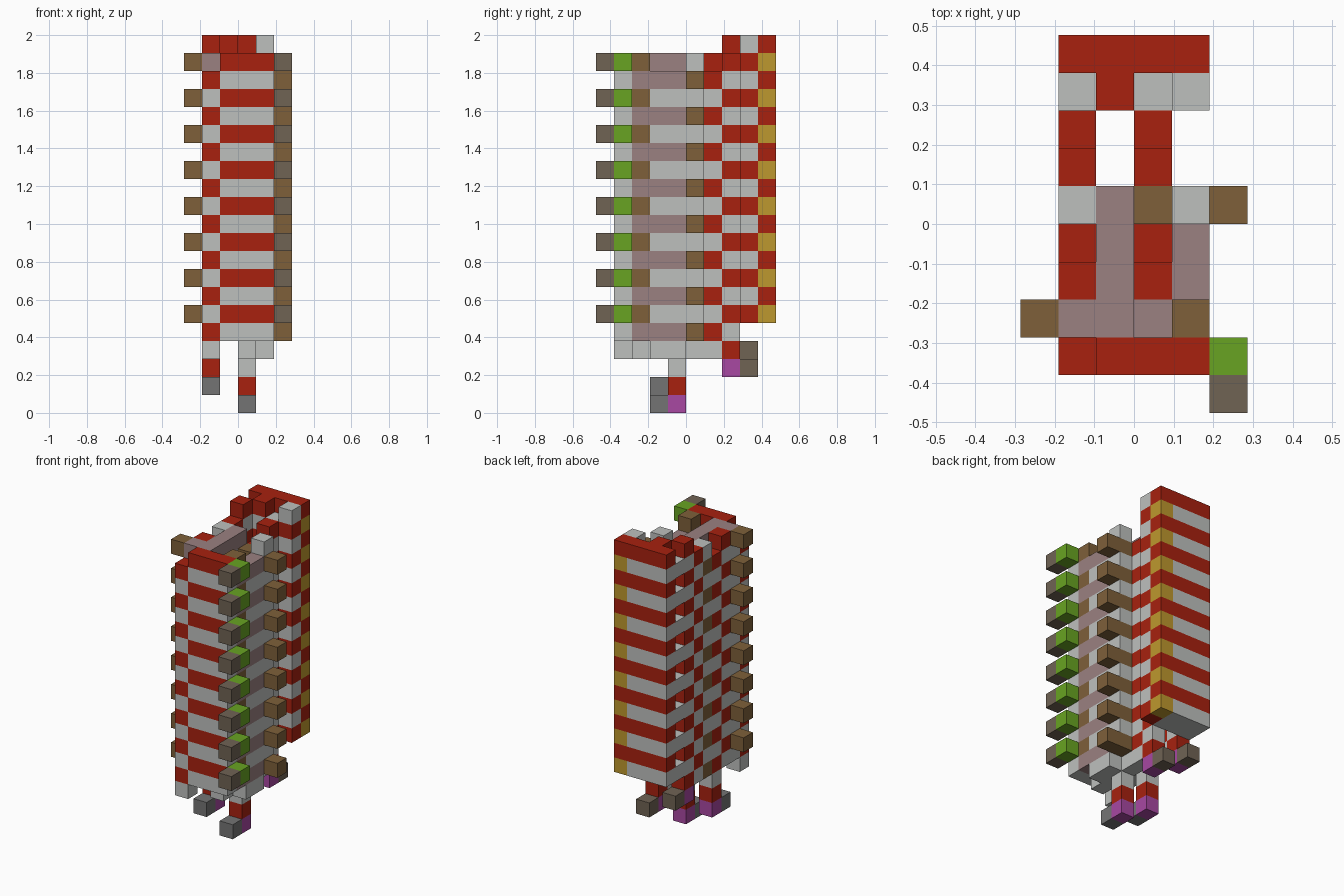
import bpy, bmesh
from mathutils import Vector

cube = bpy.data.objects.get("Cube")
if cube:
    bpy.data.objects.remove(cube, do_unlink=True)

S = 2 / 21  # block size
PALETTE = {
    "white": (190, 192, 190), "red": (168, 33, 15), "mauve": (155, 129, 129),
    "brown": (126, 96, 58), "green": (104, 164, 34), "taupe": (112, 99, 84),
    "grey": (116, 116, 116), "magenta": (168, 72, 162), "gold": (190, 152, 46),
}
NAMES = list(PALETTE)


def linear(v):
    v /= 255
    return v / 12.92 if v < 0.04 else ((v + 0.055) / 1.055) ** 2.4


mats = []
for name, rgb in PALETTE.items():
    m = bpy.data.materials.new(name)
    m.use_nodes = True
    col = tuple(linear(c) for c in rgb) + (1,)
    m.diffuse_color = col
    bsdf = next(n for n in m.node_tree.nodes if n.type == "BSDF_PRINCIPLED")
    bsdf.inputs["Base Color"].default_value = col
    mats.append(m)

blocks = {}  # (i, j, k) -> (part, colour)


def stack(part, cells, base, first, second):
    """Columns of sixteen blocks alternating two colours (None leaves a gap)."""
    for i, j in cells:
        for n in range(16):
            colour = second if n % 2 else first
            if colour:
                blocks[i, j, base + n] = (part, colour)


def leg(part, i, j, foot, toe_step, toe_colour):
    """Red block and magenta foot below a column, with a toe block."""
    blocks[i, j, foot + 1] = (part, "red")
    blocks[i, j, foot] = (part, "magenta")
    blocks[i, j + toe_step, foot] = (part, toe_colour)


# Front wall
stack("front_wall", [(2, 1), (3, 1), (4, 1)], 4, "white", "red")
stack("front_wall", [(1, 1)], 3, "white", "red")
# Core
stack("core", [(1, 2), (2, 2), (2, 3), (2, 4), (2, 5)], 4, "white", "mauve")
stack("core", [(3, 2), (4, 3), (4, 4)], 3, "white", "mauve")
stack("core", [(3, 5)], 3, "white", "brown")
stack("core", [(4, 2)], 4, "mauve", "brown")
stack("core", [(1, 5), (4, 5)], 4, "brown", "white")
# Side strands
stack("left_strand", [(3, 3), (3, 6)], 3, "white", "red")
stack("left_strand", [(3, 4)], 2, "white", "red")
stack("left_strand", [(3, 7)], 4, "white", "red")
stack("right_strand", [(1, 3), (1, 6)], 4, "white", "red")
stack("right_strand", [(1, 4)], 3, "white", "red")
stack("right_strand", [(1, 7)], 5, "white", "red")
# Back wall
stack("back_wall", [(1, 9), (2, 9), (3, 9), (2, 8)], 5, "white", "red")
stack("back_wall", [(4, 9)], 5, "gold", "red")
stack("back_wall", [(4, 8)], 5, "red", "white")
stack("back_wall", [(1, 8), (3, 8)], 5, "white", None)
# Projecting studs
stack("right_studs", [(0, 2)], 5, "brown", None)
stack("left_studs", [(5, 5)], 4, "brown", None)
stack("front_studs", [(5, 1)], 5, "green", None)
stack("front_studs", [(5, 0)], 5, "taupe", None)
# Legs
leg("front_left_leg", 3, 4, 0, -1, "grey")
leg("front_right_leg", 1, 4, 1, -1, "grey")
leg("back_left_leg", 3, 7, 2, 1, "taupe")
leg("back_right_leg", 1, 7, 3, 1, "taupe")

# Build each part from its exposed block faces
DIRS = [Vector(d) for d in ((1, 0, 0), (0, 1, 0), (0, 0, 1))]
for part in sorted({p for p, c in blocks.values()}):
    bm = bmesh.new()
    for key, (owner, colour) in blocks.items():
        if owner != part:
            continue
        centre = (Vector(key) - Vector((2.5, 4.5, -0.5))) * S
        for a in range(3):
            u, v = DIRS[(a + 1) % 3] * S / 2, DIRS[(a + 2) % 3] * S / 2
            for sign in (1, -1):
                d = DIRS[a] * sign
                if tuple(int(x) for x in Vector(key) + d) in blocks:
                    continue
                c = centre + d * S / 2
                corners = [c - u - v, c + u - v, c + u + v, c - u + v][::sign]
                face = bm.faces.new([bm.verts.new(p) for p in corners])
                face.material_index = NAMES.index(colour)
    bmesh.ops.remove_doubles(bm, verts=bm.verts, dist=0.001)
    mesh = bpy.data.meshes.new(part)
    bm.to_mesh(mesh)
    bm.free()
    for m in mats:
        mesh.materials.append(m)
    bpy.context.collection.objects.link(bpy.data.objects.new(part, mesh))
